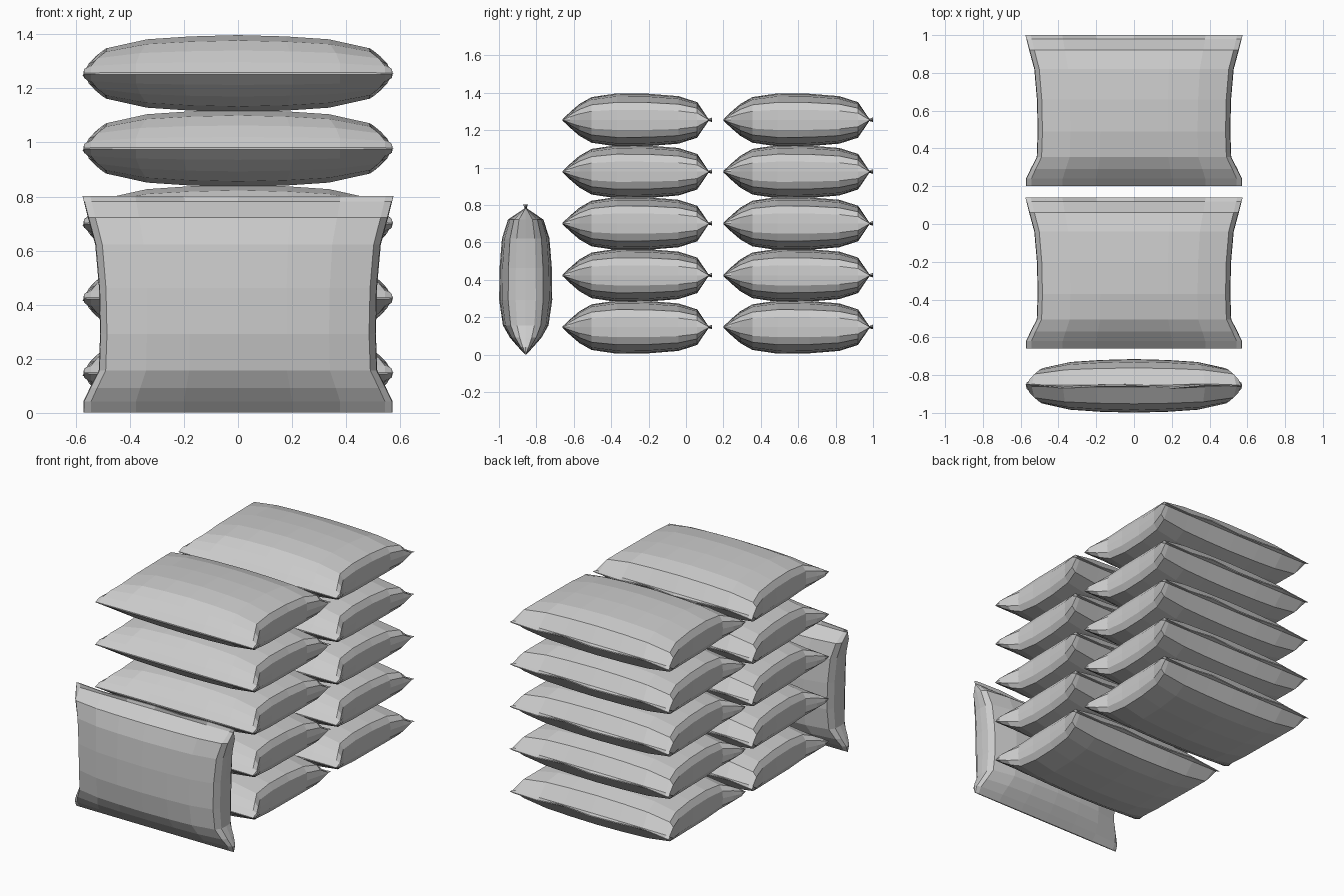
import bpy
import bmesh
import math

if "Cube" in bpy.data.objects:
    bpy.data.objects.remove(bpy.data.objects["Cube"])

# Lengthwise stations of a sack: (distance from sewn end, half width, half thickness)
STATIONS = [
    (0.00, 0.572, 0.004), (0.04, 0.572, 0.042), (0.09, 0.548, 0.085),
    (0.155, 0.515, 0.122), (0.29, 0.510, 0.142), (0.46, 0.514, 0.140),
    (0.62, 0.528, 0.127), (0.72, 0.555, 0.095), (0.78, 0.570, 0.006),
    (0.80, 0.575, 0.004),
]
# Half of the upper cross-section: (fraction of width, fraction of thickness)
SECTION = [(1.0, 0.0), (0.995, 0.38), (0.95, 0.66), (0.66, 0.89), (0.35, 0.965), (0.0, 1.0)]
LENGTH = 0.80


def section_ring():
    quarter = SECTION
    upper = quarter + [(-x, z) for x, z in reversed(quarter[:-1])]
    lower = [(x, -z) for x, z in reversed(upper[1:-1])]
    return upper + lower


def sack_mesh():
    bm = bmesh.new()
    ring = section_ring()
    rows = []
    for i, (y, w, h) in enumerate(STATIONS):
        row = []
        for fx, fz in ring:
            z = fz * h
            # Ruffled lip beyond the pinched mouth
            if i == len(STATIONS) - 1:
                z += 0.010 * math.sin(fx * 7.0 - 0.6)
            row.append(bm.verts.new((fx * w, y - LENGTH / 2, z)))
        rows.append(row)
    n = len(ring)
    for a, b in zip(rows, rows[1:]):
        for j in range(n):
            k = (j + 1) % n
            bm.faces.new((a[j], a[k], b[k], b[j]))
    # Close both seams with narrow strips
    for row in (rows[0], rows[-1]):
        m = n // 2
        for j in range(m):
            quad = [row[j], row[j + 1], row[(n - j - 1) % n], row[(n - j) % n]]
            face = list(dict.fromkeys(quad))
            if len(face) > 2:
                bm.faces.new(face)
    bmesh.ops.recalc_face_normals(bm, faces=bm.faces)
    mesh = bpy.data.meshes.new("sack")
    bm.to_mesh(mesh)
    bm.free()
    return mesh


def place(name, mesh, location, rotation=(0, 0, 0)):
    ob = bpy.data.objects.new(name, mesh)
    ob.location = location
    ob.rotation_euler = rotation
    bpy.context.collection.objects.link(ob)


sack = sack_mesh()

# Two stacks of five sacks
for stack, y in (("front", -0.26), ("rear", 0.60)):
    for level in range(5):
        place(f"{stack}_sack_{level + 1}", sack, (0, y, 0.147 + 0.277 * level))

# One sack standing upright in front
place("standing_sack", sack, (0, -0.857, 0.402), (math.radians(90), 0, 0))
